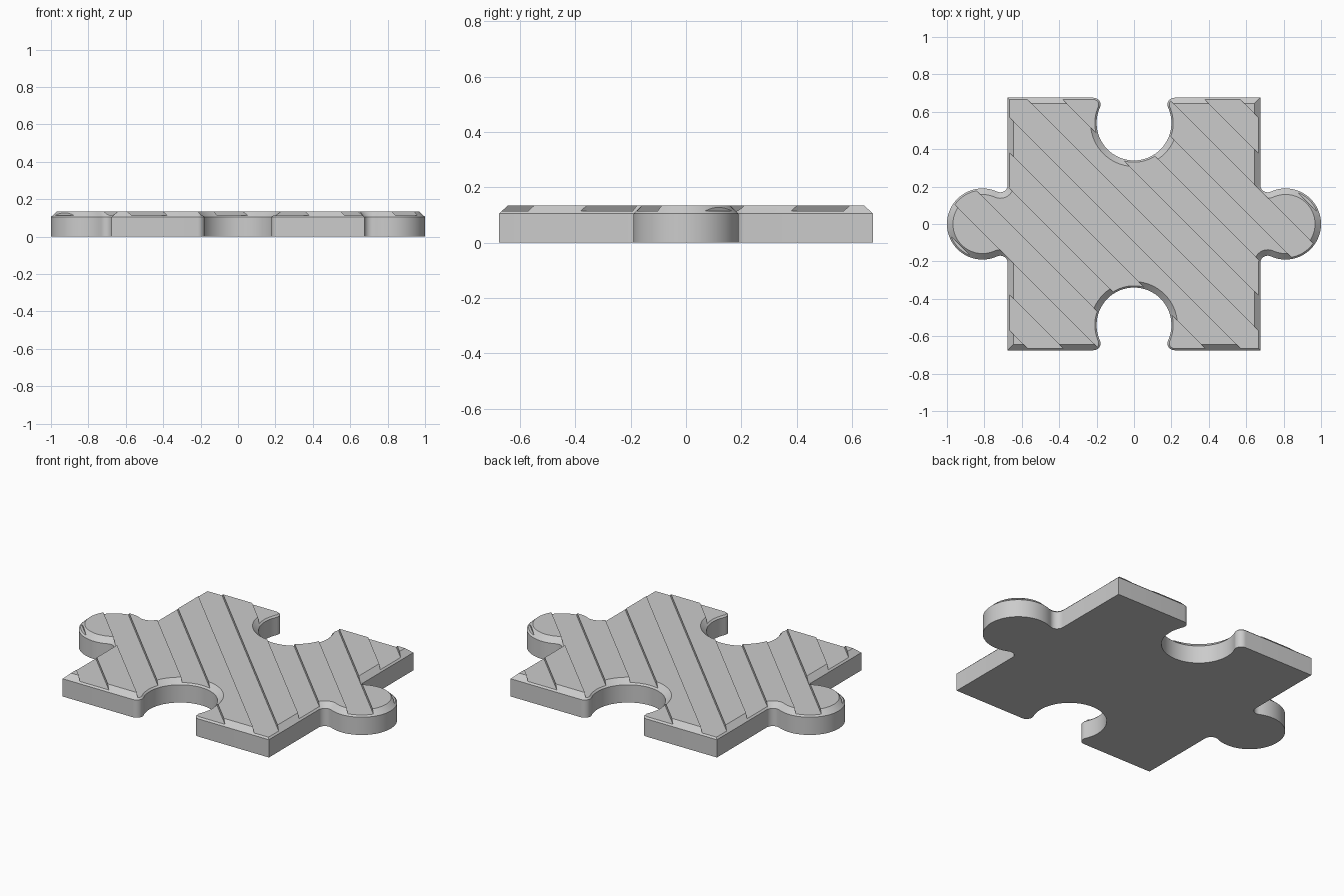
import bpy, bmesh
from math import sin, cos, pi, sqrt, atan2
from mathutils import Matrix

if "Cube" in bpy.data.objects:
    bpy.data.objects.remove(bpy.data.objects["Cube"], do_unlink=True)

HALF = 0.675                          # half side of the square body
KNOB_X, KNOB_R, NECK_R = 0.81, 0.19, 0.04
SOCKET_Y, SOCKET_R, LIP_R = 0.54, 0.2, 0.037
EDGE_Z, GROOVE_Z, TOP_Z, INSET = 0.105, 0.114, 0.135, 0.032
BAND = 0.19                           # stripe step measured along x


def arc(cx, cy, r, a0, a1, n):
    angles = [a0 + (a1 - a0) * i / n for i in range(n + 1)]
    return [(cx + r * cos(a), cy + r * sin(a)) for a in angles]


def outline(d):
    """Piece outline moved inward by d: one quarter, then mirrored."""
    neck_x = HALF + NECK_R
    neck_y = sqrt((KNOB_R + NECK_R) ** 2 - (neck_x - KNOB_X) ** 2)
    a = atan2(neck_y, neck_x - KNOB_X)
    lip_y = HALF - LIP_R
    lip_x = sqrt((SOCKET_R + LIP_R) ** 2 - (lip_y - SOCKET_Y) ** 2)
    b = atan2(lip_y - SOCKET_Y, lip_x)
    q = arc(KNOB_X, 0, KNOB_R - d, 0, a, 24)
    q += arc(neck_x, neck_y, NECK_R + d, a - pi, -pi, 10)[1:]
    q += [(HALF - d, HALF - d)]
    q += arc(lip_x, lip_y, LIP_R - d, pi / 2, pi + b, 12)
    q += arc(0, SOCKET_Y, SOCKET_R + d, b, -pi / 2, 24)[1:]
    back = q[::-1]
    return (q + [(-x, y) for x, y in back[1:]]
            + [(-x, -y) for x, y in q[1:]]
            + [(x, -y) for x, y in back[1:-1]])


def make_object(name, bm):
    bmesh.ops.recalc_face_normals(bm, faces=bm.faces)
    mesh = bpy.data.meshes.new(name)
    bm.to_mesh(mesh)
    bm.free()
    obj = bpy.data.objects.new(name, mesh)
    bpy.context.collection.objects.link(obj)
    return obj


# Body: straight walls, chamfered rim, flat top and bottom
bm = bmesh.new()
rings = [[bm.verts.new((x, y, z)) for x, y in outline(d)]
         for d, z in ((0, 0), (0, EDGE_Z), (INSET, TOP_Z))]
count = len(rings[0])
for low, high in zip(rings, rings[1:]):
    for i in range(count):
        j = (i + 1) % count
        bm.faces.new((low[i], low[j], high[j], high[i]))
bm.faces.new(rings[0][::-1])
bm.faces.new(rings[-1])
piece = make_object("puzzle_piece", bm)

grey = bpy.data.materials.new("plain_grey")
grey.use_nodes = True
colour = (0.6, 0.6, 0.6, 1)
grey.diffuse_color = colour
grey.node_tree.nodes["Principled BSDF"].inputs["Base Color"].default_value = colour
piece.data.materials.append(grey)

# Cutter: diagonal bars that sink every second stripe
bm = bmesh.new()
turn = Matrix.Rotation(pi / 4, 4, "Z")
for k in range(-3, 4):
    bar = (turn @ Matrix.Translation((2 * k * BAND / sqrt(2), 0, GROOVE_Z + 0.1))
           @ Matrix.Diagonal((BAND / sqrt(2), 4, 0.2, 1)))
    bmesh.ops.create_cube(bm, size=1, matrix=bar)
cutter = make_object("groove_cutter", bm)
cutter.hide_render = True

bpy.ops.object.select_all(action="DESELECT")
piece.select_set(True)
bpy.context.view_layer.objects.active = piece
grooves = piece.modifiers.new("grooves", "BOOLEAN")
grooves.operation = "DIFFERENCE"
grooves.solver = "EXACT"
grooves.object = cutter
bpy.ops.object.modifier_apply(modifier=grooves.name)
bpy.data.objects.remove(cutter, do_unlink=True)

# Smooth curved walls, crisp chamfer and groove edges
bpy.ops.object.shade_smooth_by_angle(angle=pi / 6)
